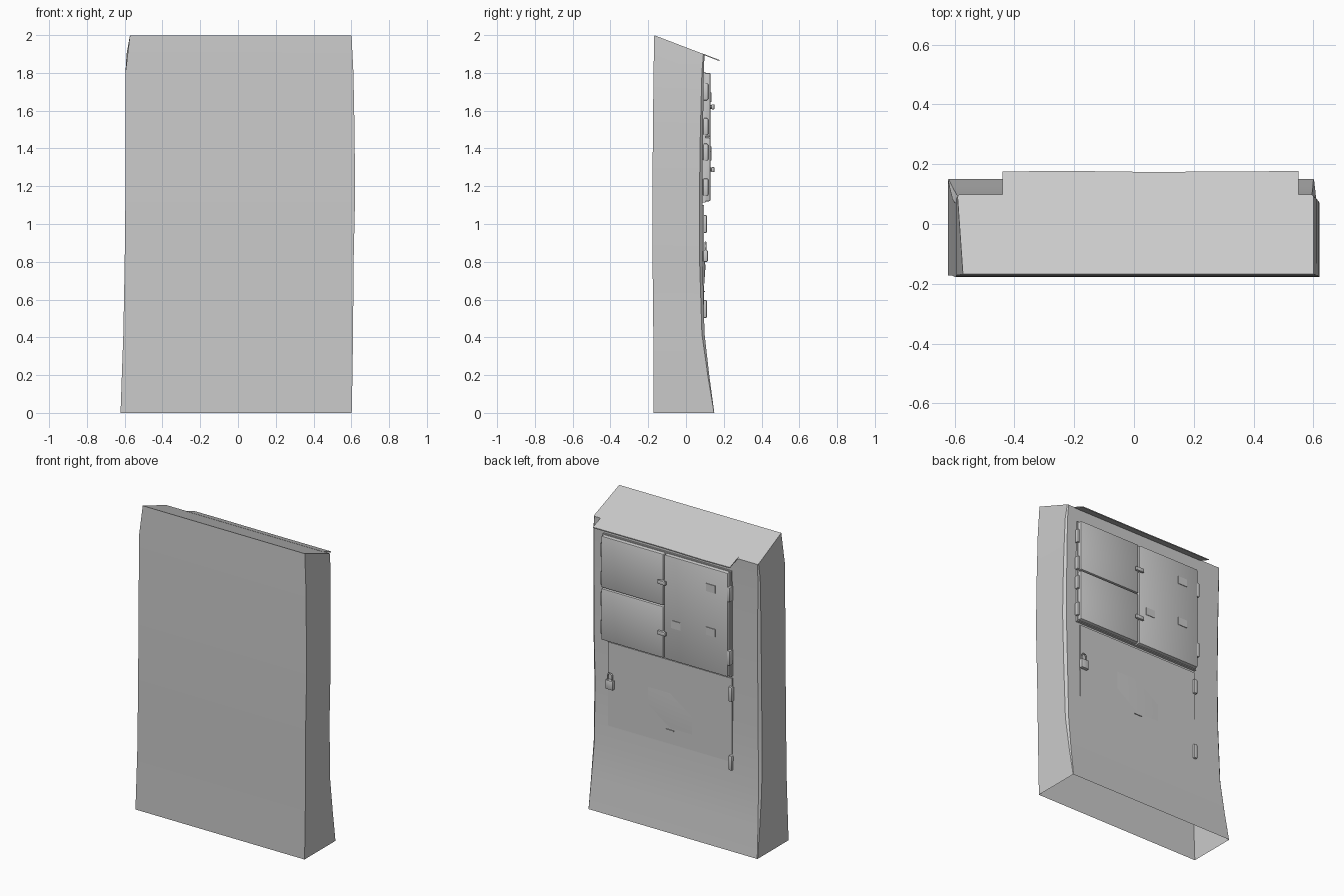
import bpy, bmesh, math
from mathutils import Vector

if "Cube" in bpy.data.objects:
    bpy.data.objects.remove(bpy.data.objects["Cube"], do_unlink=True)

grey = bpy.data.materials.new("grey_metal")
grey.use_nodes = True
grey.diffuse_color = (0.6, 0.6, 0.6, 1)
grey.node_tree.nodes["Principled BSDF"].inputs["Base Color"].default_value = (0.6, 0.6, 0.6, 1)


def finish(name, bm):
    bmesh.ops.recalc_face_normals(bm, faces=bm.faces)
    mesh = bpy.data.meshes.new(name)
    bm.to_mesh(mesh)
    bm.free()
    mesh.materials.append(grey)
    ob = bpy.data.objects.new(name, mesh)
    bpy.context.collection.objects.link(ob)
    bpy.ops.object.select_all(action="DESELECT")
    ob.select_set(True)
    bpy.context.view_layer.objects.active = ob
    bpy.ops.object.shade_smooth_by_angle(angle=math.radians(35))
    return ob


def box(name, x, y, z, bevel=0.0):
    """Box from (min, max) pairs, with optional bevelled edges."""
    bm = bmesh.new()
    bmesh.ops.create_cube(bm, size=1)
    for v in bm.verts:
        v.co = Vector([(lo + hi) / 2 + c * (hi - lo) for c, (lo, hi) in zip(v.co, (x, y, z))])
    if bevel:
        bmesh.ops.bevel(bm, geom=bm.edges[:], offset=bevel, segments=2, profile=0.5, affect="EDGES")
    return finish(name, bm)


def cylinder(name, at, radius, depth, axis="Z", sides=10):
    bm = bmesh.new()
    bmesh.ops.create_cone(bm, cap_ends=True, segments=sides, radius1=radius, radius2=radius, depth=depth)
    ob = finish(name, bm)
    ob.location = at
    if axis == "Y":
        ob.rotation_euler.x = math.pi / 2
    return ob


# Cabinet shell: lofted rings, open at the bottom, sloping roof
def roof_z(y):
    return 2.0 - 0.382 * (y + 0.17)


# height, right x, left x, front y, back y, back corner chamfer
levels = [(0, -0.622, 0.602, -0.172, 0.15, 0.002), (0.2, -0.615, 0.606, -0.172, 0.123, 0.008),
          (0.42, -0.607, 0.609, -0.173, 0.098, 0.014), (0.8, -0.6, 0.612, -0.177, 0.088, 0.016),
          (1.15, -0.596, 0.62, -0.178, 0.087, 0.016), (1.5, -0.596, 0.617, -0.175, 0.09, 0.014),
          (1.8, -0.596, 0.611, -0.172, 0.094, 0.01), (None, -0.572, 0.601, -0.168, 0.098, 0.006)]
bm = bmesh.new()
rings = []
for z, xr, xl, yf, yb, c in levels:
    pts = [(xr, yf), (xl, yf), (xl, yb - c), (xl - c, yb), (xr + c, yb), (xr, yb - c)]
    if z is None:
        pts[4], pts[5] = (-0.585, yb), (-0.59, yb - c)
    rings.append([bm.verts.new((x, y, roof_z(y) if z is None else z)) for x, y in pts])
for low, high in zip(rings, rings[1:]):
    for i in range(6):
        j = (i + 1) % 6
        bm.faces.new((low[i], low[j], high[j], high[i]))
bm.faces.new(rings[-1])
finish("cabinet_shell", bm)

# Rain visor continuing the roof slope
bm = bmesh.new()
outline = [(-0.44, 0.085), (0.55, 0.085), (0.55, 0.177), (0.05, 0.174), (-0.25, 0.178), (-0.44, 0.175)]
sheet = bm.faces.new([bm.verts.new((x, y, roof_z(y) + 0.001)) for x, y in outline])
out = bmesh.ops.extrude_face_region(bm, geom=[sheet])
for v in out["geom"]:
    if isinstance(v, bmesh.types.BMVert):
        v.co.z -= 0.006
finish("rain_visor", bm)

# Upper doors: two small ones and one tall one
for name, x, z in [("upper_small_door", (0.073, 0.525), (1.463, 1.8)),
                   ("lower_small_door", (0.073, 0.525), (1.12, 1.457)),
                   ("tall_door", (-0.392, 0.067), (1.12, 1.8))]:
    box(name, x, (0.07, 0.13), z, 0.008)
box("door_frame", (-0.4, 0.53), (0.07, 0.104), (1.115, 1.805))

# Lower door with a shallow raised centre
box("lower_door", (-0.4, 0.5), (0.08, 0.0945), (0.46, 1.1))
bm = bmesh.new()
bmesh.ops.create_grid(bm, x_segments=2, y_segments=2, size=1)
for v in bm.verts:
    peak = abs(v.co.x) < 0.1 and abs(v.co.y) < 0.1
    v.co = Vector((0.05 + v.co.x * 0.17, 0.103 if peak else 0.094, 0.77 + v.co.y * 0.12))
finish("lower_door_bulge", bm)
box("lower_door_slot", (0.02, 0.075), (0.09, 0.1), (0.64, 0.646))

# Hinges
for i, z in enumerate((1.70, 1.515, 1.38, 1.195)):
    box(f"left_hinge_{i + 1}", (0.512, 0.54), (0.09, 0.118), (z - 0.045, z + 0.045), 0.006)
for i, (z, y) in enumerate(((1.66, 0.122), (1.245, 0.122), (1.0, 0.102), (0.55, 0.102))):
    box(f"right_hinge_{i + 1}", (-0.408, -0.382), (y - 0.03, y + 0.008), (z - 0.048, z + 0.048), 0.006)

# Turn knobs on the door seam
for i, z in enumerate((1.62, 1.288)):
    cylinder(f"knob_stem_{i + 1}", (0.075, 0.133, z), 0.011, 0.03, "Y")
    box(f"knob_handle_{i + 1}", (0.045, 0.105), (0.134, 0.151), (z - 0.013, z + 0.013), 0.005)

# Small plates on the tall door
for name, x, z in [("square_plate", -0.02, 1.36), ("upper_plate", -0.27, 1.67), ("lower_plate", -0.27, 1.385)]:
    box(name, (x - 0.033, x + 0.033), (0.128, 0.134), (z - 0.025, z + 0.025))

# Padlock with a bent shackle
box("padlock_body", (0.45, 0.505), (0.09, 0.116), (0.8, 0.86), 0.005)
curve = bpy.data.curves.new("padlock_shackle", "CURVE")
curve.dimensions = "3D"
curve.bevel_depth = 0.005
curve.bevel_resolution = 1
arc = [(0.017 * math.cos(math.pi * k / 6), 0.017 * math.sin(math.pi * k / 6) + 0.03) for k in range(7)]
path = [(0.017, 0)] + arc + [(-0.017, 0)]
spline = curve.splines.new("POLY")
spline.points.add(len(path) - 1)
for p, (x, z) in zip(spline.points, path):
    p.co = (0.478 + x, 0.103, 0.855 + z, 1)
curve.materials.append(grey)
bpy.context.collection.objects.link(bpy.data.objects.new("padlock_shackle", curve))
